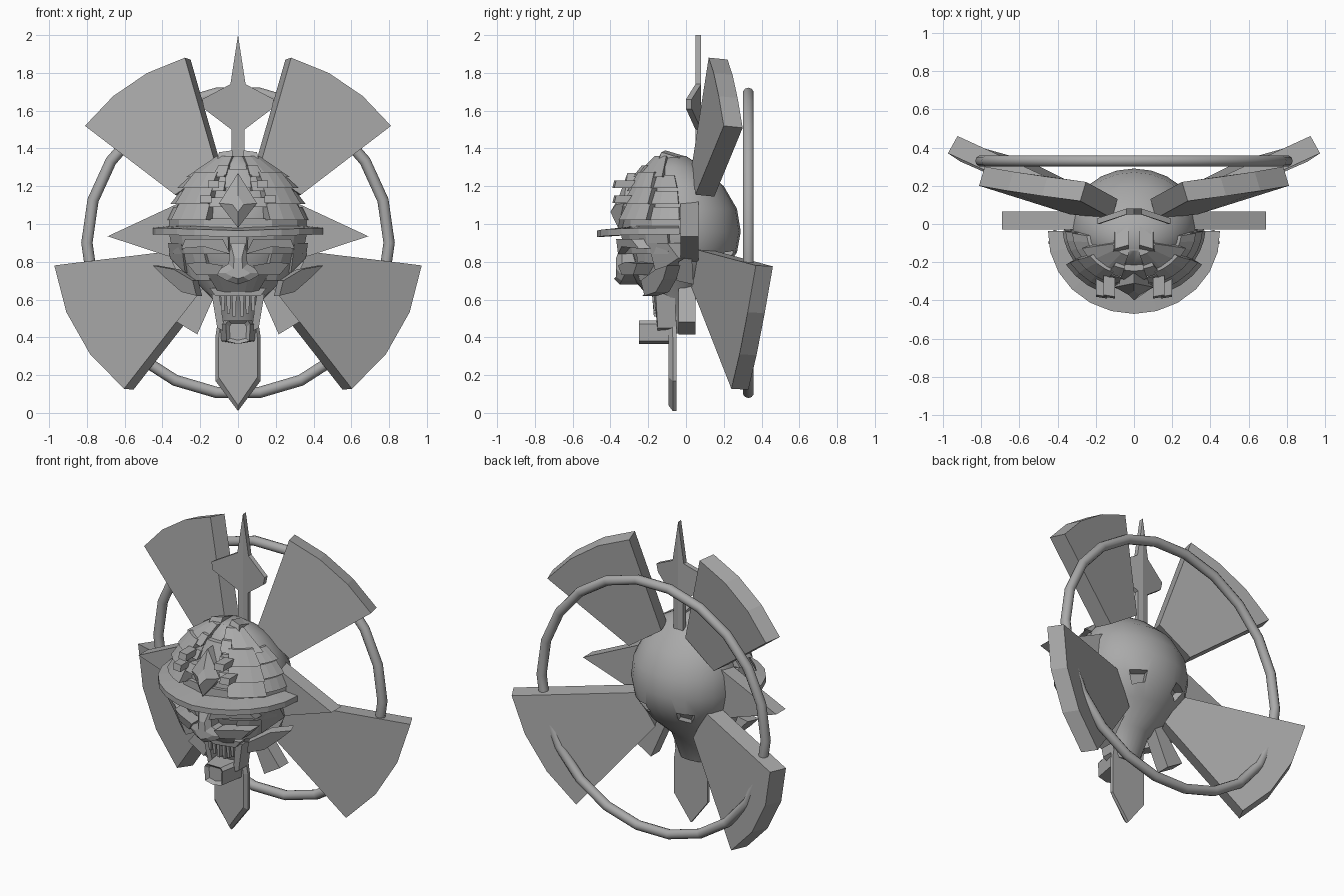
import bpy
import bmesh
from math import sin, cos, radians, pi

old = bpy.data.objects.get("Cube")
if old:
    bpy.data.objects.remove(old, do_unlink=True)

grey = bpy.data.materials.new("plain grey")
grey.use_nodes = True
grey.diffuse_color = (.4, .4, .4, 1)
grey.node_tree.nodes["Principled BSDF"].inputs["Base Color"].default_value = (.4, .4, .4, 1)


def finish(obj, smooth=False):
    obj.data.materials.clear()
    obj.data.materials.append(grey)
    if smooth:
        bpy.ops.object.select_all(action='DESELECT')
        obj.select_set(True)
        bpy.context.view_layer.objects.active = obj
        bpy.ops.object.shade_smooth_by_angle(angle=radians(40))
    return obj


def loft(name, sections, both_sides=False, smooth=False):
    """Join equal loops of points into a capped solid, optionally mirrored in x."""
    bm = bmesh.new()
    for side in ((1, -1) if both_sides else (1,)):
        rings = [[bm.verts.new((side * x, y, z)) for x, y, z in loop] for loop in sections]
        for low, high in zip(rings, rings[1:]):
            for i in range(len(low)):
                j = (i + 1) % len(low)
                bm.faces.new((low[i], low[j], high[j], high[i]))
        bm.faces.new(rings[0])
        bm.faces.new(rings[-1])
    bmesh.ops.recalc_face_normals(bm, faces=bm.faces)
    mesh = bpy.data.meshes.new(name)
    bm.to_mesh(mesh)
    bm.free()
    obj = bpy.data.objects.new(name, mesh)
    bpy.context.collection.objects.link(obj)
    return finish(obj, smooth)


def slab(name, points, offset, both_sides=True):
    """Thicken a polygon along an offset."""
    back = [tuple(a + b for a, b in zip(p, offset)) for p in points]
    return loft(name, [points, back], both_sides)


def whole(points):
    """Complete a right-hand half outline across the centre plane."""
    return points + [(-x, y, z) for x, y, z in reversed(points) if x > .001]


# Skull: stacked ovals as height, half width, front, back
PROFILE = [
    (.42, .08, -.1, -.03), (.6, .13, -.16, .05), (.72, .25, -.25, .18),
    (.85, .32, -.29, .27), (.96, .34, -.31, .29), (1.08, .33, -.3, .27),
    (1.2, .28, -.26, .2), (1.3, .2, -.21, .09), (1.36, .09, -.14, 0)]


def skin(angle, z, grow=0):
    """Point on the skull; angle is measured from the front towards +x."""
    z_in = min(max(z, PROFILE[0][0]), PROFILE[-1][0])
    for low, high in zip(PROFILE, PROFILE[1:]):
        if z_in <= high[0]:
            break
    t = (z_in - low[0]) / (high[0] - low[0])
    half, front, back = (a + (b - a) * t for a, b in zip(low[1:], high[1:]))
    a = radians(angle)
    return ((half + grow) * sin(a), (front + back) / 2 - ((back - front) / 2 + grow) * cos(a), z)


skull = loft("skull", [[skin(i * 15, row[0]) for i in range(24)] for row in PROFILE])

# Two slots in the back of the skull
slot = [skin(a, z, .04) for a, z in ((145, .78), (160, .8), (160, .86), (140, .85))]
inner = [skin(a, z, -.05) for a, z in ((145, .78), (160, .8), (160, .86), (140, .85))]
cutter = loft("slot_cutter", [slot, inner], True)
cutter.hide_render = True
cut = skull.modifiers.new("slots", 'BOOLEAN')
cut.object = cutter
cut.operation = 'DIFFERENCE'
cut.solver = 'EXACT'
bpy.context.view_layer.objects.active = skull
bpy.ops.object.modifier_apply(modifier="slots")
bpy.data.objects.remove(cutter, do_unlink=True)
finish(skull, True)


def panel(name, angles, heights, low_grow, high_grow):
    """Armour plate that follows the skull, mirrored to both sides."""
    sections = []
    for i in range(4):
        a = angles[0] + (angles[1] - angles[0]) * i / 3
        sections.append([skin(a, heights[0], -.02), skin(a, heights[0], low_grow),
                         skin(a, heights[1], high_grow), skin(a, heights[1], -.02)])
    return loft(name, sections, True)


# Layered helmet plates
panel("helmet_band", (0, 88), (.95, 1.03), .03, .03)
for i in range(3):
    bottom = 1.02 + .085 * i
    panel("helmet_tier", (24, 58), (bottom, bottom + .085), .085 - .01 * i, .05)
    panel("helmet_side", (58, 86), (bottom, bottom + .07), .04, .015)
    panel("helmet_step", (13, 28), (bottom + .07, bottom + .12), .05, .04)
panel("crown_plate", (15, 70), (1.25, 1.36), .05, .03)
panel("crown_ridge", (0, 14), (1.19, 1.29), .03, .03)
slab("crown_knob", [(.03, -.17, 1.3), (.12, -.16, 1.3), (.1, -.13, 1.38), (.03, -.11, 1.39)], (0, .1, -.03))
for x, z in ((.1, 1.19), (.14, 1.11)):
    slab("helmet_block", [(x, -.39, z), (x + .06, -.38, z), (x + .06, -.37, z + .04), (x, -.38, z + .04)], (0, .1, 0))

# Forehead gem
gem = [(0, -.36, .98), (.1, -.33, 1.11), (0, -.31, 1.27)]
loft("forehead_gem", [whole([(x * .3, y - .04, 1.1 + (z - 1.1) * .3) for x, y, z in gem]),
                      whole(gem), whole([(x, y + .1, z) for x, y, z in gem])])

# Curved hat brim
brim = []
for i in range(13):
    a = radians(-92 + 184 * i / 12)
    z = .94 + .015 * abs(sin(a))
    brim.append([(r * sin(a), -.05 - (r - .03) * cos(a), z + h)
                 for r, h in ((.3, 0), (.45, -.01), (.45, .025), (.3, .04))])
loft("hat_brim", brim)

# Face: brows, cheeks, nose and jaw
panel("upper_face", (8, 75), (.84, .95), .04, .04)
panel("cheek", (32, 72), (.7, .84), .05, .02)
panel("muzzle", (0, 32), (.64, .74), .03, .05)
slab("brow", [(.04, -.36, .84), (.08, -.37, .92), (.28, -.29, .92), (.3, -.25, .87), (.18, -.34, .88)], (0, .1, 0))
slab("lower_eyelid", [(.08, -.36, .78), (.2, -.32, .8), (.27, -.26, .79), (.22, -.28, .73), (.11, -.34, .73)],
     (0, .1, 0))
nose = [(0, -.35, .68), (.06, -.34, .7), (.13, -.32, .74), (.05, -.34, .79), (.04, -.34, .9)]
loft("nose", [whole([(x * .5, y - .03, .74 + (z - .74) * .5) for x, y, z in nose]),
              whole(nose), whole([(x, y + .1, z) for x, y, z in nose])])
slab("cheek_spike", [(.45, -.1, .78), (.34, -.16, .76), (.24, -.24, .7), (.22, -.22, .62), (.3, -.16, .64),
                     (.38, -.12, .71)], (-.03, .07, 0))
slab("temple_wing", [(.3, -.2, .9), (.37, -.1, .9), (.36, -.04, .82), (.28, -.16, .74)], (-.04, .08, 0))
slab("ear_guard", [(.3, -.05, .7), (.35, -.04, .8), (.33, .03, .84), (.27, .04, .68)], (-.08, 0, 0))
slab("upper_lip", whole([(0, -.23, .62), (.12, -.2, .62), (.15, -.19, .66), (0, -.24, .66)]), (0, .12, 0), False)
for i in range(3):
    x = .008 + .03 * i
    slab("tooth", [(x, -.18, .63), (x + .024, -.18, .63), (x + .02, -.17, .51 + .015 * i),
                   (x + .004, -.17, .51 + .015 * i)], (0, .04, 0))
slab("jaw_side", [(.1, -.17, .63), (.14, -.16, .63), (.11, -.15, .45), (.07, -.15, .43)], (0, .1, 0))
chin = [(0, -.25, .365), (.06, -.25, .38), (.065, -.25, .47), (.05, -.25, .49)]
loft("chin_block", [whole([(x * .7, y + .02, .43 + (z - .43) * .7) for x, y, z in chin]), whole(chin),
                    whole([(x * 1.5, y + .17, z) for x, y, z in chin])])

# Hanging beard plate
beard = [(0, -.07, .01), (.12, -.07, .17), (.12, -.07, .4), (.09, -.08, .6)]
loft("beard_plate", [whole([(x * .85, -.092, .03 + z * .93) for x, y, z in beard]), whole(beard),
                     whole([(x, -.05, z) for x, y, z in beard])])

# Crest: stem, forward-swept diamond and needle
half_crest = [(0, .05, 2), (.04, .05, 1.74), (.19, 0, 1.66), (.18, 0, 1.61), (.035, .05, 1.5),
              (.035, .05, 1.25), (0, .05, 1.25)]
slab("crest", half_crest, (0, .03, 0))

# Fan blades around the head
HUB = .9


def blade(name, angles, tip, root, tip_y, root_y, offset, steps=3):
    points = []
    for i in range(steps + 1):
        t = i / steps
        a = radians(angles[0] + (angles[1] - angles[0]) * t)
        points.append((tip * cos(a), tip_y[0] + (tip_y[1] - tip_y[0]) * t, HUB + tip * sin(a)))
    for a, y in zip(reversed(angles), reversed(root_y)):
        points.append((root * cos(radians(a)), y, HUB + root * sin(radians(a))))
    return slab(name, points, offset)


blade("upper_blade", (37.4, 74), 1.02, .42, (.2, .12), (.05, .03), (-.03, .1, -.01))
blade("lower_blade", (-7, -52), .98, .3, (.37, .24), (.06, .03), (-.05, .09, -.005))
blade("neck_fin", (-66, -52), .53, .2, (-.04, -.04), (-.04, -.04), (0, .09, 0), 1)
slab("side_spike", [(.69, -.03, .935), (.25, -.03, 1.14), (.25, -.03, .79)], (0, .095, 0))

# Round hoop behind the head
bpy.ops.mesh.primitive_torus_add(major_radius=.8, minor_radius=.03, major_segments=22, minor_segments=10,
                                 location=(0, .33, HUB), rotation=(pi / 2, 0, 0))
hoop = bpy.context.object
hoop.name = "hoop"
finish(hoop, True)
